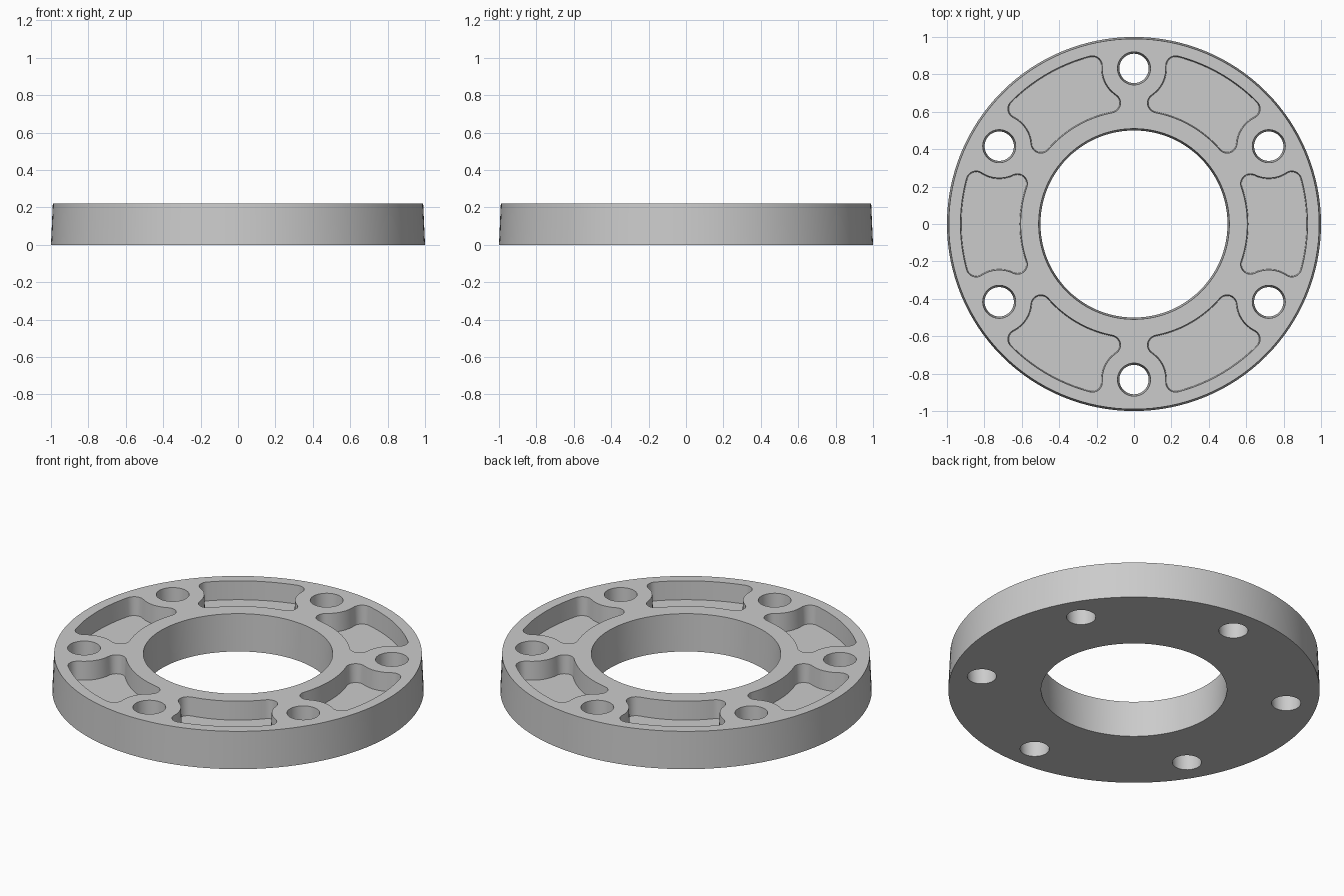
import bpy, bmesh, math
from mathutils import Vector

if "Cube" in bpy.data.objects:
    bpy.data.objects.remove(bpy.data.objects["Cube"], do_unlink=True)

HEIGHT = 0.22
FLOOR = 0.11           # pocket floor level
DRAFT = 0.045          # wall slope
OUTER, BORE = 1.0, 0.51
HOLE_R, HOLE_AT = 0.0885, 0.832
POCKET_IN, POCKET_OUT = 0.606, 0.928
BOSS, FILLET = 0.17, 0.053

grey = bpy.data.materials.new("light_grey")
grey.use_nodes = True
colour = (0.6, 0.6, 0.6, 1)
grey.diffuse_color = colour
grey.node_tree.nodes["Principled BSDF"].inputs["Base Color"].default_value = colour


def polar(radius, angle):
    return Vector((math.cos(angle), math.sin(angle))) * radius


def direction(v):
    return math.atan2(v.y, v.x)


def arc(centre, radius, start, end, steps):
    """Points along the shorter arc between two angles."""
    sweep = (end - start + math.pi) % math.tau - math.pi
    return [centre + polar(radius, start + sweep * i / steps) for i in range(steps + 1)]


def circle(centre, radius, steps):
    return [centre + polar(radius, math.tau * i / steps) for i in range(steps)]


def pocket_outline(inset):
    """Filleted pocket lying between two bolt bosses, symmetric about +x."""
    origin, hole = Vector((0, 0)), Vector((HOLE_AT, 0))

    def fillet_centre(from_origin):
        from_hole = BOSS + FILLET
        u = (from_origin ** 2 - from_hole ** 2 + HOLE_AT ** 2) / (2 * HOLE_AT)
        return Vector((u, math.sqrt(from_origin ** 2 - u ** 2)))

    c_out = fillet_centre(POCKET_OUT - FILLET)
    c_in = fillet_centre(POCKET_IN + FILLET)
    middle, f = math.radians(30), FILLET - inset
    half = arc(origin, POCKET_OUT - inset, middle, direction(c_out), 10)
    half += arc(c_out, f, direction(c_out), direction(hole - c_out), 10)[1:]
    half += arc(hole, BOSS + inset, direction(c_out - hole), direction(c_in - hole), 8)[1:]
    half += arc(c_in, f, direction(hole - c_in), direction(-c_in), 10)[1:]
    half += arc(origin, POCKET_IN + inset, direction(c_in), middle, 10)[1:]
    half = [polar(p.length, direction(p) - middle) for p in half]
    return half + [Vector((p.x, -p.y)) for p in reversed(half[1:-1])]


def loft(bm, lower, z0, upper, z1, turn=0.0):
    """Closed solid between two matching outlines."""
    def ring(points, z):
        return [bm.verts.new((*polar(p.length, direction(p) + turn), z)) for p in points]
    a, b = ring(lower, z0), ring(upper, z1)
    n = len(a)
    for i in range(n):
        bm.faces.new((a[i], a[(i + 1) % n], b[(i + 1) % n], b[i]))
    bm.faces.new(a)
    bm.faces.new(b)


def finish(bm, name):
    bmesh.ops.recalc_face_normals(bm, faces=bm.faces)
    mesh = bpy.data.meshes.new(name)
    bm.to_mesh(mesh)
    bm.free()
    mesh.materials.append(grey)
    obj = bpy.data.objects.new(name, mesh)
    bpy.context.collection.objects.link(obj)
    return obj


# Tapered flange disc
centre = Vector((0, 0))
bm = bmesh.new()
loft(bm, circle(centre, OUTER, 128), 0, circle(centre, OUTER - HEIGHT * DRAFT, 128), HEIGHT)
flange = finish(bm, "flange_ring")

# Cutters: bore, bolt holes and pockets, all widening upwards
bm = bmesh.new()
low, high = -0.05, HEIGHT + 0.05


def cut_hole(at, radius, steps, turn=0.0):
    lower, upper = [circle(at, radius - (HEIGHT - z) * DRAFT, steps) for z in (low, high)]
    loft(bm, lower, low, upper, high, turn)


cut_hole(centre, BORE, 96)
for i in range(6):
    turn = i * math.pi / 3
    cut_hole(Vector((HOLE_AT, 0)), HOLE_R, 40, turn + math.pi / 6)
    loft(bm, pocket_outline((HEIGHT - FLOOR) * DRAFT), FLOOR,
         pocket_outline((HEIGHT - high) * DRAFT), high, turn)
cutter = finish(bm, "pocket_cutter")
cutter.hide_render = True

# Cut the disc and shade it
bpy.ops.object.select_all(action="DESELECT")
bpy.context.view_layer.objects.active = flange
flange.select_set(True)
cut = flange.modifiers.new("cut", "BOOLEAN")
cut.operation = "DIFFERENCE"
cut.solver = "EXACT"
cut.object = cutter
bpy.ops.object.modifier_apply(modifier=cut.name)
bpy.data.objects.remove(cutter, do_unlink=True)
bpy.ops.object.shade_smooth_by_angle(angle=math.radians(30))
